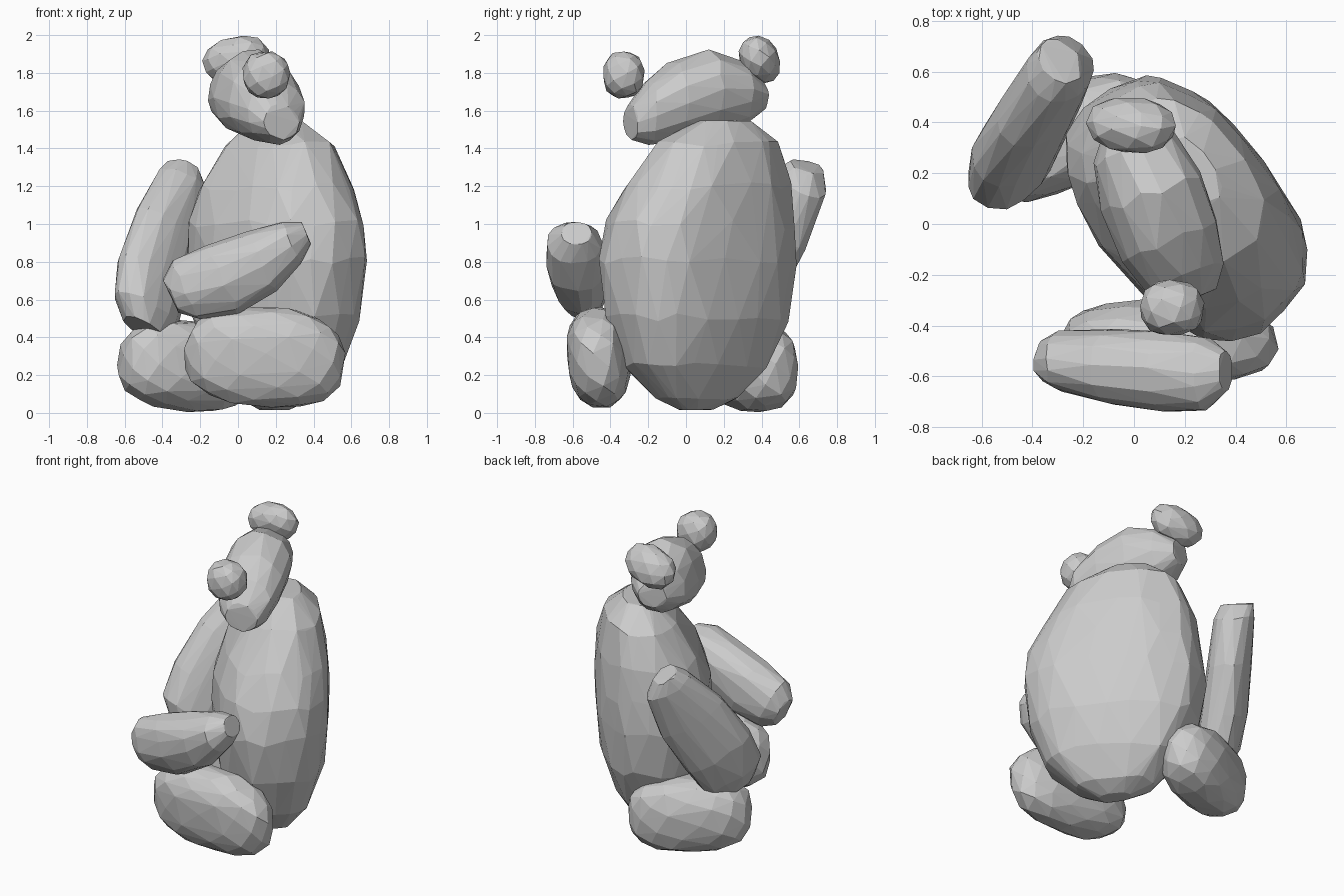
import bpy, bmesh, math, random
from mathutils import Vector, Euler

random.seed(4)
cube = bpy.data.objects.get("Cube")
if cube:
    bpy.data.objects.remove(cube)

grey = bpy.data.materials.new("stone_grey")
grey.use_nodes = True
tone = (0.6, 0.6, 0.6, 1)
grey.diffuse_color = tone
grey.node_tree.nodes["Principled BSDF"].inputs["Base Color"].default_value = tone


def power(c, e):
    return math.copysign(abs(c) ** e, c)


def hull(name, points):
    """Faceted convex lump around a cloud of points."""
    bm = bmesh.new()
    for p in points:
        bm.verts.new(p)
    out = bmesh.ops.convex_hull(bm, input=bm.verts)
    loose = {g for g in out["geom_interior"] + out["geom_unused"]
             if isinstance(g, bmesh.types.BMVert)}
    bmesh.ops.delete(bm, geom=list(loose), context="VERTS")
    bmesh.ops.recalc_face_normals(bm, faces=bm.faces)
    mesh = bpy.data.meshes.new(name)
    bm.to_mesh(mesh)
    bm.free()
    mesh.materials.append(grey)
    bpy.context.collection.objects.link(bpy.data.objects.new(name, mesh))


def loft(name, stations, u, v, count=14, square=.9):
    """Rounded rings (centre, half width, half depth) along a path."""
    u, v = Vector(u).normalized(), Vector(v).normalized()
    w = u.cross(v)
    points = []
    for x, y, z, a, b in stations:
        phase = random.random()
        for i in range(count):
            t = math.tau * (i + phase + random.uniform(-.2, .2)) / count
            k = random.uniform(.98, 1.03)
            points.append(Vector((x, y, z)) + u * a * k * power(math.cos(t), square)
                          + v * b * k * power(math.sin(t), square)
                          + w * b * random.uniform(-.08, .08))
    hull(name, points)


def blob(name, centre, radii, turn, count=70, square=.9):
    """Rough ellipsoid; square below 1 makes it boxier."""
    rot = Euler([math.radians(d) for d in turn]).to_matrix()
    points = []
    for i in range(count):
        h = 1 - 2 * (i + .5) / count
        t = i * math.pi * (3 - math.sqrt(5))
        r = math.sqrt(1 - h * h)
        d = (r * math.cos(t), r * math.sin(t), h)
        k = random.uniform(.98, 1.03)
        p = [power(c, square) * s * k for c, s in zip(d, radii)]
        points.append(Vector(centre) + rot @ Vector(p))
    hull(name, points)


# Egg-shaped torso, flattened front to back
loft("body", [
    (.21, .20, 1.54, .16, .10),
    (.22, .17, 1.42, .35, .22),
    (.21, .11, 1.20, .47, .31),
    (.205, .07, 1.00, .54, .35),
    (.205, .06, .80, .56, .355),
    (.205, .06, .50, .52, .33),
    (.21, .05, .25, .41, .25),
    (.20, .06, .08, .24, .14),
    (.19, .05, .02, .10, .06),
], (.62, -.78, 0), (.78, .62, 0), 20, .82)

# Head, rolled to one side, from the nape to the blunt muzzle
loft("head", [
    (-.03, .40, 1.68, .09, .08),
    (.00, .30, 1.69, .17, .17),
    (.07, .12, 1.69, .20, .23),
    (.14, -.07, 1.65, .20, .21),
    (.20, -.21, 1.59, .16, .165),
    (.23, -.29, 1.54, .10, .09),
], (.87, .35, -.32), (.3, .12, .95))

# Ears
blob("left_ear", (.15, -.33, 1.79), (.125, .11, .125), (0, 0, 0), 45, .85)
blob("right_ear", (-.01, .39, 1.87), (.18, .105, .125), (25, -12, -5), 45)

# Arm lying across the lap
loft("left_arm", [
    (-.35, -.54, .62, .08, .10),
    (-.28, -.54, .65, .12, .17),
    (-.08, -.56, .71, .15, .20),
    (.12, -.58, .80, .16, .175),
    (.28, -.59, .90, .145, .12),
    (.36, -.58, .95, .08, .065),
], (0, 1, 0), (-.42, 0, .9))

# Arm hanging beside the body: shoulder, elbow, hand
loft("right_arm", [
    (-.29, .64, 1.30, .08, .10),
    (-.29, .61, 1.22, .15, .125),
    (-.37, .47, .98, .22, .135),
    (-.46, .32, .72, .23, .14),
    (-.49, .22, .54, .21, .135),
    (-.50, .18, .45, .13, .10),
], (.6, .6, -.5), (-.7, .7, 0))

# Legs, both pointing forwards
blob("left_leg", (.14, -.465, .295), (.43, .165, .265), (6, 4, 0), 80, .8)
blob("right_leg", (-.27, .34, .25), (.39, .195, .24), (0, 6, 24), 80, .8)
